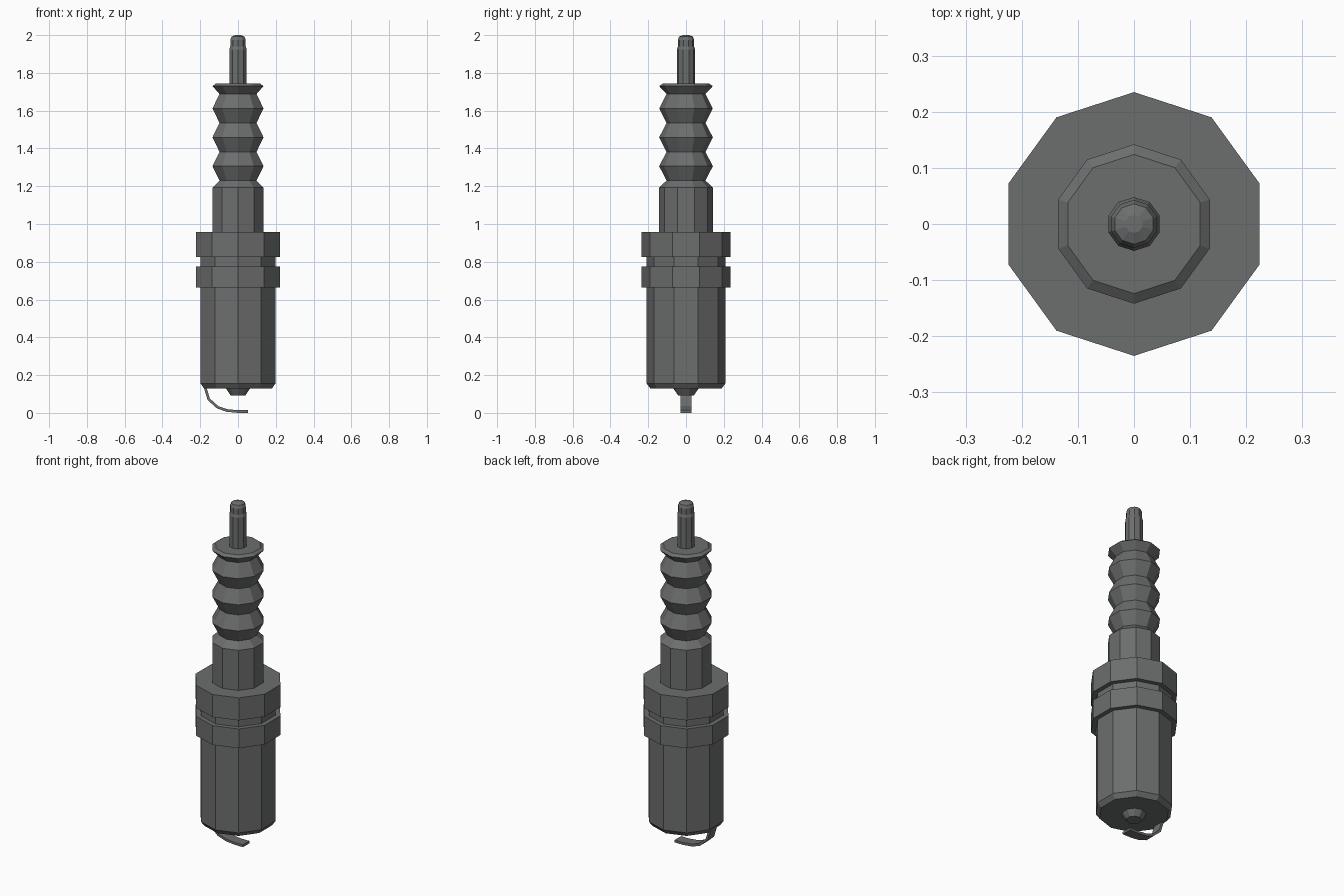
import bpy, math

if "Cube" in bpy.data.objects:
    bpy.data.objects.remove(bpy.data.objects["Cube"])

SIDES = 10
grey = bpy.data.materials.new("dark_grey_metal")
grey.diffuse_color = (0.150, 0.156, 0.153, 1)
grey.use_nodes = True
grey.node_tree.nodes["Principled BSDF"].inputs["Base Color"].default_value = grey.diffuse_color


def make(name, verts, faces):
    me = bpy.data.meshes.new(name)
    me.from_pydata(verts, [], faces)
    me.materials.append(grey)
    ob = bpy.data.objects.new(name, me)
    bpy.context.collection.objects.link(ob)
    return ob


def lathe(name, profile):
    """Closed ten-sided turned part from (radius, height) points, bottom to top."""
    verts, faces = [], []
    for r, z in profile:
        for i in range(SIDES):
            a = math.pi / 2 + i * math.tau / SIDES
            verts.append((r * math.cos(a), r * math.sin(a), z))
    for k in range(len(profile) - 1):
        for i in range(SIDES):
            j = (i + 1) % SIDES
            b = k * SIDES
            faces.append((b + i, b + j, b + SIDES + j, b + SIDES + i))
    faces.append(tuple(reversed(range(SIDES))))
    faces.append(tuple(range(len(verts) - SIDES, len(verts))))
    return make(name, verts, faces)


# Metal shell with two collars and a groove between them
lathe("metal_shell", [
    (0.188, 0.128), (0.208, 0.155), (0.208, 0.663), (0.235, 0.663),
    (0.235, 0.776), (0.208, 0.776), (0.208, 0.826), (0.235, 0.826),
    (0.235, 0.958)])

# Ribbed insulator: straight base, three bulges, flared top
ribs = [(0.142, 0.958), (0.142, 1.193), (0.103, 1.23)]
for k in range(3):
    ribs += [(0.142, 1.306 + k * 0.153), (0.103, 1.382 + k * 0.153)]
ribs += [(0.142, 1.73), (0.124, 1.743)]
lathe("ribbed_insulator", ribs)

# Terminal pin
lathe("terminal_pin", [
    (0.048, 1.743), (0.048, 1.925), (0.043, 1.94), (0.043, 1.975),
    (0.036, 1.992), (0.016, 2.0)])

# Centre electrode
lathe("centre_electrode", [(0.042, 0.093), (0.066, 0.128)])

# Bent ground strap under the shell
path = [(-0.173, 0.132), (-0.155, 0.072), (-0.108, 0.03),
        (-0.06, 0.013), (0.0, 0.007), (0.053, 0.007)]
half_w, half_t = 0.03, 0.007
verts, faces = [], []
for i, (x, z) in enumerate(path):
    x0, z0 = path[max(i - 1, 0)]
    x1, z1 = path[min(i + 1, len(path) - 1)]
    d = math.hypot(x1 - x0, z1 - z0)
    nx, nz = -(z1 - z0) / d * half_t, (x1 - x0) / d * half_t
    for s, w in ((1, -1), (1, 1), (-1, 1), (-1, -1)):
        verts.append((x + s * nx, w * half_w, max(z + s * nz, 0)))
for k in range(len(path) - 1):
    for i in range(4):
        j = (i + 1) % 4
        faces.append((k * 4 + i, k * 4 + j, k * 4 + 4 + j, k * 4 + 4 + i))
n = len(verts)
faces += [(3, 2, 1, 0), (n - 4, n - 3, n - 2, n - 1)]
make("ground_strap", verts, faces)
